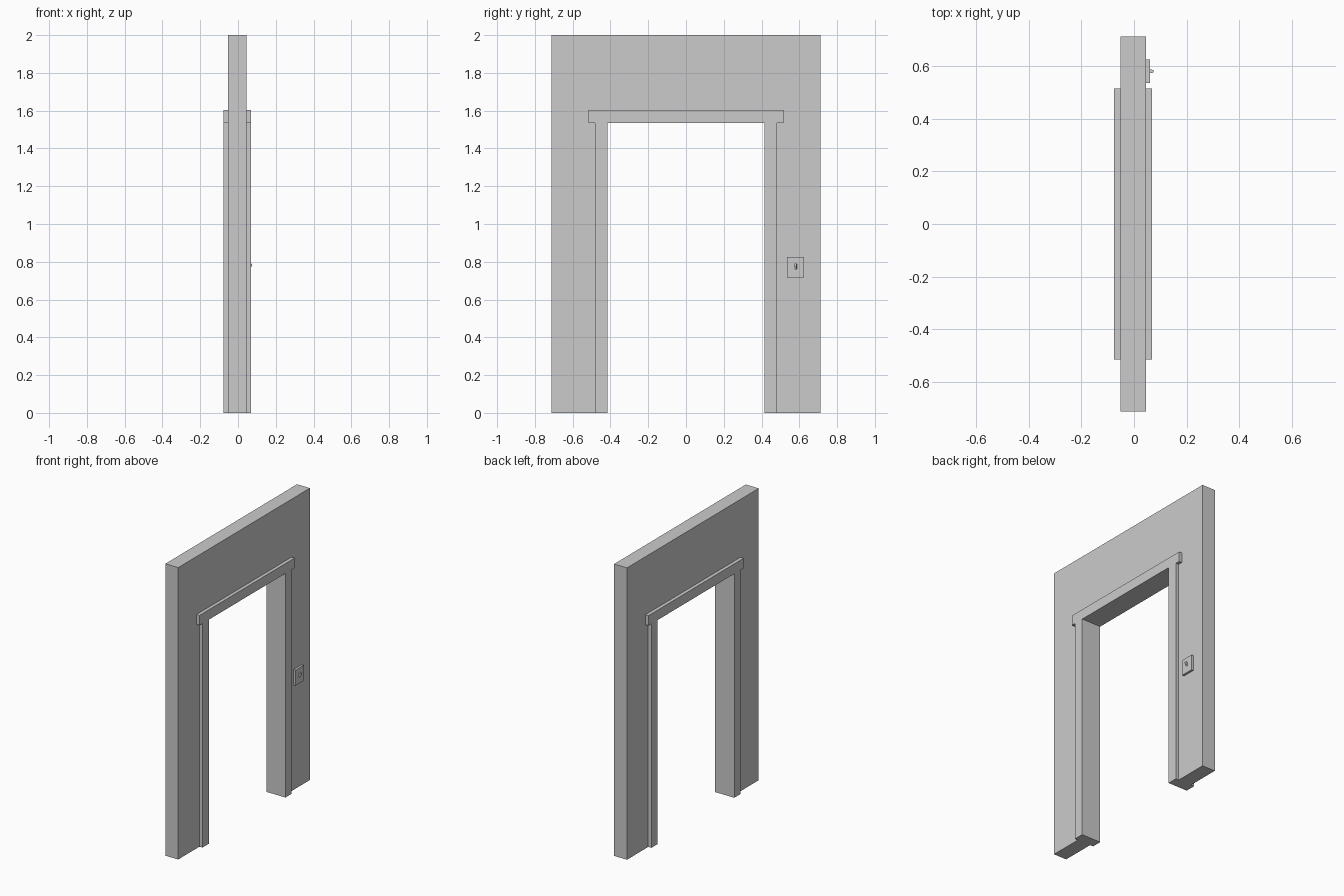
import bpy
import bmesh

cube = bpy.data.objects.get("Cube")
if cube:
    bpy.data.objects.remove(cube, do_unlink=True)

grey = bpy.data.materials.new("light grey")
grey.use_nodes = True
colour = (0.6, 0.6, 0.6, 1)
grey.diffuse_color = colour
grey.node_tree.nodes["Principled BSDF"].inputs["Base Color"].default_value = colour


def finish(name, bm):
    bmesh.ops.recalc_face_normals(bm, faces=bm.faces)
    mesh = bpy.data.meshes.new(name)
    bm.to_mesh(mesh)
    bm.free()
    mesh.materials.append(grey)
    obj = bpy.data.objects.new(name, mesh)
    bpy.context.collection.objects.link(obj)
    return obj


def extrude_profile(name, half, x0, x1, swell=0):
    """Mirror a half outline (y, z) across y = 0 and extrude it along x."""
    outline = half + [(-y, z) for y, z in reversed(half)]
    bm = bmesh.new()
    face = bm.faces.new([bm.verts.new((x0, y, z)) for y, z in outline])
    result = bmesh.ops.extrude_face_region(bm, geom=[face], use_keep_orig=True)
    for v in result["geom"]:
        if isinstance(v, bmesh.types.BMVert):
            v.co.x = x1
    # Slight swelling of the rear outer corners at mid height
    for v in bm.verts:
        if swell and v.co.x == x0 and abs(v.co.y) > 0.7 and 0.45 < v.co.z < 0.6:
            v.co.y += swell if v.co.y > 0 else -swell
    return finish(name, bm)


def tapered_block(name, base, tip):
    """Join two (x, y centre, z centre, width, height) rectangles."""
    bm = bmesh.new()
    for x, y, z, w, h in (base, tip):
        for sy, sz in ((-1, -1), (1, -1), (1, 1), (-1, 1)):
            bm.verts.new((x, y + sy * w / 2, z + sz * h / 2))
    bmesh.ops.convex_hull(bm, input=bm.verts)
    bmesh.ops.dissolve_limit(bm, angle_limit=0.01, verts=bm.verts, edges=bm.edges)
    return finish(name, bm)


BACK, FRONT = -0.052, 0.046
OPEN_Y, OPEN_Z, WALL_Y = 0.415, 1.535, 0.713

# Wall panel with the doorway
wall = [(OPEN_Y, OPEN_Z), (OPEN_Y, 0), (WALL_Y, 0), (WALL_Y, 0.42),
        (WALL_Y, 0.47), (WALL_Y, 0.56), (WALL_Y, 0.61), (WALL_Y, 2)]
extrude_profile("wall", wall, BACK, FRONT, swell=0.004)

# Door casings with wider header, one on each face
casing = [(OPEN_Y, OPEN_Z), (OPEN_Y, 0), (0.483, 0), (0.483, OPEN_Z),
          (0.515, OPEN_Z), (0.515, 1.603)]
extrude_profile("left_casing", casing, FRONT, 0.069)
extrude_profile("right_casing", casing, -0.076, BACK)

# Light switch
SWITCH_Y, SWITCH_Z = 0.58, 0.771
tapered_block("switch_plate", (FRONT, SWITCH_Y, SWITCH_Z, 0.09, 0.106),
              (0.061, SWITCH_Y, SWITCH_Z, 0.09, 0.106))
tapered_block("switch_toggle", (0.06, SWITCH_Y, SWITCH_Z, 0.014, 0.032),
              (0.074, SWITCH_Y, 0.784, 0.01, 0.012))
